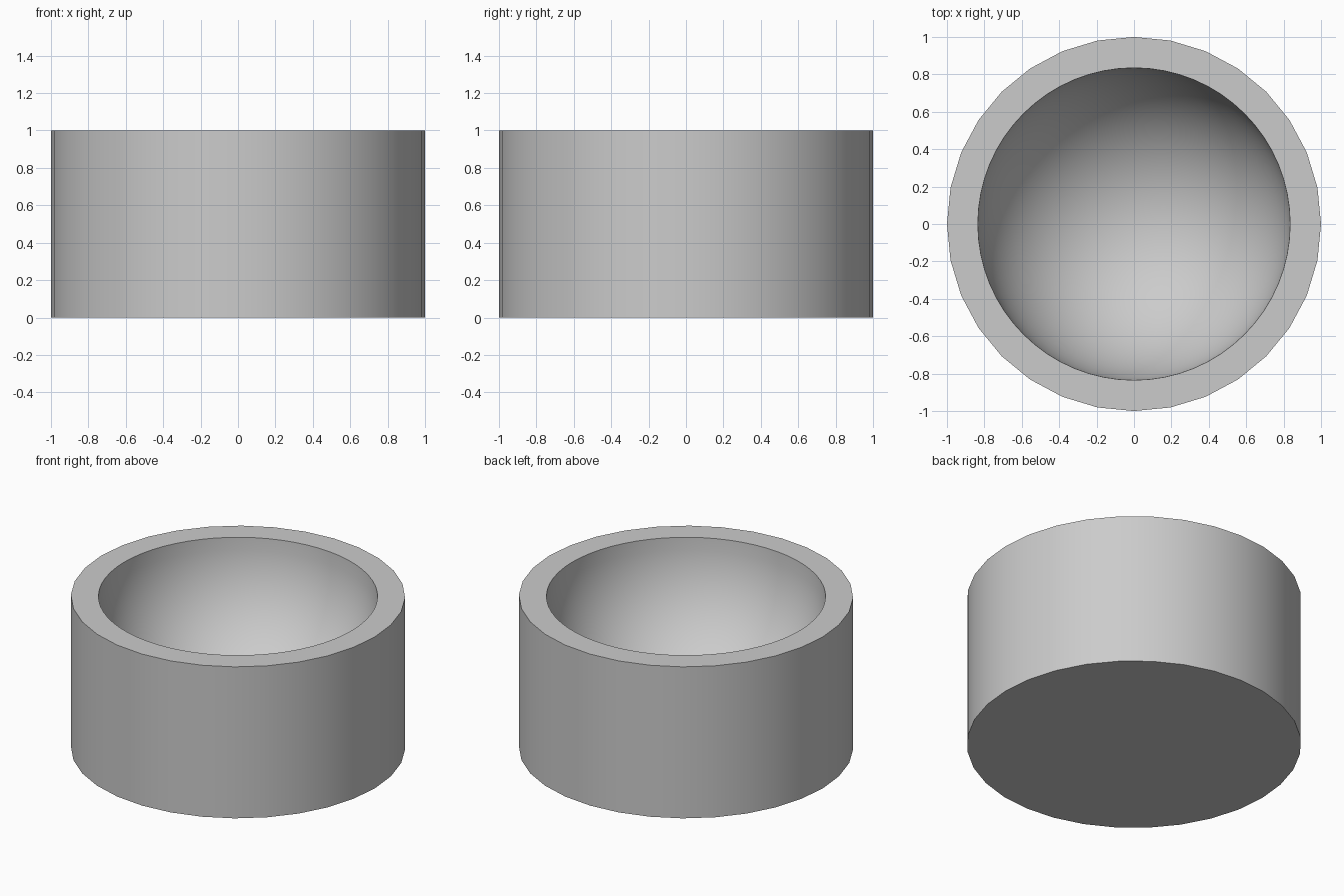
import bpy

if "Cube" in bpy.data.objects:
    bpy.data.objects.remove(bpy.data.objects["Cube"])

INNER_R = 0.835

# Solid round block
bpy.ops.mesh.primitive_cylinder_add(vertices=32, radius=1, depth=1, location=(0, 0, 0.5))
bowl = bpy.context.object
bowl.name = "round_bowl"

# Hemispherical hollow, its equator level with the rim
bpy.ops.mesh.primitive_uv_sphere_add(segments=64, ring_count=32, radius=INNER_R, location=(0, 0, 1))
cutter = bpy.context.object
cutter.name = "hollow_cutter"

cut = bowl.modifiers.new("hollow", "BOOLEAN")
cut.operation = "DIFFERENCE"
cut.solver = "EXACT"
cut.object = cutter

# Apply the cut, drop the cutter and smooth the curved walls
bpy.ops.object.select_all(action="DESELECT")
bowl.select_set(True)
bpy.context.view_layer.objects.active = bowl
bpy.ops.object.modifier_apply(modifier=cut.name)
bpy.data.objects.remove(cutter)
bpy.ops.object.shade_smooth_by_angle()
